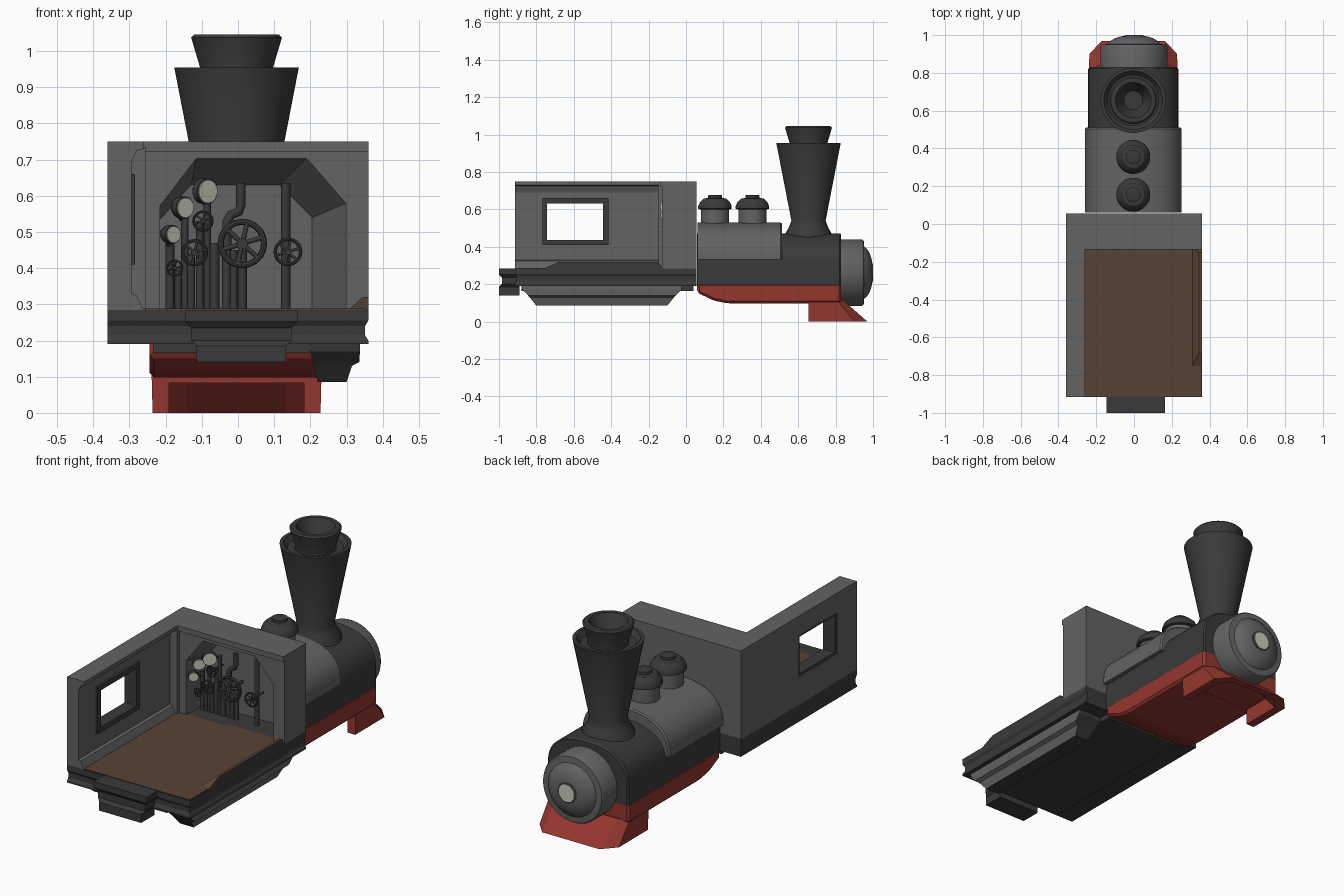
import bpy, bmesh, math
from mathutils import Vector

if "Cube" in bpy.data.objects:
    bpy.data.objects.remove(bpy.data.objects["Cube"])

def material(name, rgb):
    m = bpy.data.materials.new(name)
    m.diffuse_color = (*rgb, 1)
    m.use_nodes = True
    m.node_tree.nodes["Principled BSDF"].inputs["Base Color"].default_value = m.diffuse_color
    return m

GREY = material("mid grey", (0.125, 0.125, 0.125))
DARK = material("dark grey", (0.042, 0.042, 0.042))
RED = material("red", (0.30, 0.037, 0.028))
BROWN = material("brown", (0.095, 0.056, 0.036))
CREAM = material("cream", (0.60, 0.60, 0.52))
CX = -0.004  # locomotive centre line

def loft(name, rings, mat, smooth=False, caps=True, bevel=0, closed=False):
    bm = bmesh.new()
    vs = [[bm.verts.new(p) for p in r] for r in rings]
    n = len(rings[0])
    for i in range(len(vs) if closed else len(vs) - 1):
        a, b = vs[i], vs[(i + 1) % len(vs)]
        for j in range(n):
            bm.faces.new((a[j], a[(j + 1) % n], b[(j + 1) % n], b[j]))
    if caps and not closed:
        bm.faces.new(vs[0])
        bm.faces.new(vs[-1])
    bmesh.ops.recalc_face_normals(bm, faces=bm.faces)
    if bevel:
        bmesh.ops.bevel(bm, geom=bm.edges[:], offset=bevel, segments=1, affect='EDGES')
    me = bpy.data.meshes.new(name)
    bm.to_mesh(me)
    bm.free()
    me.materials.append(mat)
    if smooth:
        for p in me.polygons:
            p.use_smooth = True
        me.set_sharp_from_angle(angle=math.radians(32))
    ob = bpy.data.objects.new(name, me)
    bpy.context.collection.objects.link(ob)
    return ob

def box(name, x0, x1, y0, y1, z0, z1, mat, bevel=0):
    return loft(name, [[(x0, y0, z), (x1, y0, z), (x1, y1, z), (x0, y1, z)]
                       for z in (z0, z1)], mat, bevel=bevel)

def lathe(name, profile, origin, axis, mat, n=32):
    """Revolve (radius, distance) pairs around an axis through origin."""
    ax = Vector(axis).normalized()
    u = ax.orthogonal().normalized()
    v = ax.cross(u)
    o = Vector(origin)
    ang = [2 * math.pi * (k + .5) / n for k in range(n)]
    return loft(name, [[o + ax * h + (u * math.cos(t) + v * math.sin(t)) * r for t in ang]
                       for r, h in profile], mat, smooth=True)

def cut(ob, cutter):
    m = ob.modifiers.new("cut", 'BOOLEAN')
    m.object, m.operation, m.solver = cutter, 'DIFFERENCE', 'EXACT'
    cutter.hide_render = True
    bpy.context.view_layer.objects.active = ob
    bpy.ops.object.modifier_apply(modifier=m.name)
    bpy.data.objects.remove(cutter)

def recolour(ob, mat, rule):
    ob.data.materials.append(mat)
    for p in ob.data.polygons:
        if rule(p.normal):
            p.material_index = 1

# ---- cab base slab with grooved edges
LEVELS = [(.285, 0), (.255, 0), (.24, .009), (.215, .009), (.2, 0), (.19, 0)]
loft("cab_base", [[(-.36, -.915 + d, z), (.36 - d, -.915 + d, z), (.36 - d, .055, z), (-.36, .055, z)]
                  for z, d in LEVELS], DARK)
box("cab_underplate", -.235, .2, -.88, .04, .165, .195, DARK)
box("cab_floor", -.30, .355, -.912, -.1, .28, .288, BROWN)

# rear coupling block
loft("rear_coupling", [[(a, y, z), (b, y, z), (b, -.89, z), (a, -.89, z)] for z, a, b, y in
     [(.285, -.145, .165, -1), (.252, -.145, .165, -1), (.235, -.13, .148, -.985), (.2, -.13, .148, -.985),
      (.185, -.114, .133, -1), (.14, -.114, .133, -1)]], DARK)

# raised doorway sill
sill = loft("door_sill", [[(.30, -.77, .28), (.36, -.77, .28), (.36, -.12, .28), (.30, -.12, .28)],
                          [(.345, -.68, .32), (.36, -.68, .32), (.36, -.15, .32), (.345, -.15, .32)]], BROWN)
recolour(sill, DARK, lambda n: n.x > .5)

# side step below the doorway
def step_ring(z, xa, xb, t):
    return [(xa, -.88 + t, z), (xb, -.88 + t, z), (xb, -.02 - t, z), (xa, -.02 - t, z)]
step = loft("side_step", [step_ring(.195, .195, .337, 0), step_ring(.17, .2, .337, .005),
                          step_ring(.14, .207, .335, .035), step_ring(.13, .209, .315, .044),
                          step_ring(.085, .22, .30, .08)], DARK)
recolour(step, GREY, lambda n: n.x > .3)

# ---- left wall with window
wall = box("left_wall", -.36, -.295, -.915, .05, .28, .74, GREY)
cut(wall, box("window_cutter", -.5, -.2, -.755, -.43, .42, .645, GREY))
Y0, Y1, Z0, Z1 = -.768, -.415, .41, .66
for nm, (a, b, c, d) in {"bottom": (Y0, Y1, Z0, .437), "top": (Y0, Y1, .632, Z1),
                         "front": (Y0, -.742, .437, .632), "rear": (-.445, Y1, .437, .632)}.items():
    box("window_frame_" + nm, -.352, -.284, a, b, c, d, DARK)

def rail(name, prof):  # moulding along the left wall, profile in x-z
    loft(name, [[(x, y, z) for x, z in prof] for y in (-.915, .05)], GREY)
rail("left_crown", [(-.36, .69), (-.295, .69), (-.28, .725), (-.26, .73), (-.26, .75), (-.36, .75)])
rail("left_skirting", [(-.36, .285), (-.262, .285), (-.28, .325), (-.295, .33), (-.36, .33)])
box("corner_post", -.30, -.255, -.148, -.1, .285, .735, GREY)

# ---- front wall with tapered alcove
fwall = box("front_wall", -.36, .36, -.127, .055, .285, .745, GREY)
outer = [(-.215, .2), (-.215, .575), (-.115, .705), (.19, .705), (.30, .58), (.30, .2)]
inner = [(-.215, .2), (-.215, .535), (-.13, .63), (.115, .63), (.205, .54), (.205, .2)]
lerp = lambda t: [(a[0] + (b[0] - a[0]) * t, -.13 + .16 * t, a[1] + (b[1] - a[1]) * t)
                  for a, b in zip(outer, inner)]
cut(fwall, loft("alcove_cutter", [lerp(-.1), lerp(1)], GREY))
box("front_crown", -.36, .36, -.135, .055, .722, .75, GREY)
box("alcove_floor", -.21, .295, -.12, .03, .28, .288, DARK)

# ---- controls: pipes, gauges, hand wheels
def pipe(name, pts, r):
    cu = bpy.data.curves.new(name, 'CURVE')
    cu.dimensions, cu.bevel_depth, cu.bevel_resolution, cu.use_fill_caps = '3D', r, 2, True
    sp = cu.splines.new('POLY')
    sp.points.add(len(pts) - 1)
    for p, c in zip(sp.points, pts):
        p.co = (*c, 1)
    cu.materials.append(DARK)
    ob = bpy.data.objects.new(name, cu)
    bpy.context.collection.objects.link(ob)
    bpy.ops.object.select_all(action='DESELECT')
    ob.select_set(True)
    bpy.context.view_layer.objects.active = ob
    bpy.ops.object.convert(target='MESH')

PY = -.03
for i, (x, top, r) in enumerate([(.132, .635, .013), (.012, .45, .013), (-.012, .45, .012), (-.065, .47, .014),
                                 (-.085, .6, .01), (-.105, .53, .011), (-.13, .44, .011),
                                 (-.147, .56, .01), (-.165, .4, .01), (-.188, .49, .012)]):
    pipe(f"pipe_{i + 1}", [(x, PY, .285), (x, PY, top)], r)
pipe("bent_pipe", [(.008, PY, .635), (.008, PY, .575), (.002, PY, .556), (-.02, PY, .547), (-.03, PY, .53),
                   (-.032, PY, .285)], .013)

for i, (x, z, r) in enumerate([(-.085, .612, .036), (-.147, .567, .031), (-.18, .493, .026)]):
    d = Vector((.6, -.78, -.05)).normalized()
    o = Vector((x, -.115, z))
    lathe(f"gauge_body_{i + 1}", [(r * .6, -.04), (r, -.02), (r, .001)], o, d, DARK, 16)
    lathe(f"gauge_face_{i + 1}", [(r * .9, 0), (r * .9, .005)], o, d, CREAM, 16)
    pipe(f"gauge_stalk_{i + 1}", [o - d * .03, (x - .01, PY, z - .03)], .008)

for i, (x, z, r) in enumerate([(.012, .468, .06), (.138, .445, .035), (-.12, .443, .033),
                               (-.097, .53, .026), (-.175, .4, .021)]):
    y, t = -.085, r * .14
    circ = [2 * math.pi * k / 20 for k in range(20)]
    sec = [2 * math.pi * k / 8 for k in range(8)]
    loft(f"hand_wheel_rim_{i + 1}", [[(x + (r + t * math.cos(s)) * math.cos(a), y + t * math.sin(s),
          z + (r + t * math.cos(s)) * math.sin(a)) for s in sec] for a in circ], DARK, True, closed=True)
    for k in range(6):
        a = math.pi * k / 3 + .3
        pipe(f"hand_wheel_{i + 1}_spoke_{k + 1}",
             [(x, y, z), (x + r * math.cos(a), y, z + r * math.sin(a))], t * .8)
    lathe(f"hand_wheel_hub_{i + 1}", [(r * .25, 0), (r * .25, .02), (r * .15, .03), (r * .15, .11)],
          (x, y - .01, z), (0, 1, 0), DARK, 12)

# ---- boiler sections (rounded arches)
def arch(name, half, zlow, zside, ztop, y0, y1, mat):
    pts = [(half, zlow)]
    for k in range(25):
        a = math.pi * k / 24
        c, s = math.cos(a), math.sin(a)
        pts.append((math.copysign(abs(c) ** .85, c) * half, zside + abs(s) ** .85 * (ztop - zside)))
    pts.append((-half, zlow))
    e = .008
    ring = lambda y, f: [(CX + x * f, y, zside + (z - zside) * f) for x, z in pts]
    loft(name, [ring(y0, 1), ring(y1 - e, 1), ring(y1, .97)], mat, True)

arch("boiler", .237, .19, .30, .472, .06, .83, DARK)
arch("firebox_cover", .256, .333, .345, .53, .062, .512, GREY)

# red chassis
side = [(.06, .205), (.06, .155), (.15, .112), (.22, .098), (.83, .098), (.83, .205)]
chassis = loft("chassis", [[(CX + x, y, z) for y, z in side] for x in (-.24, .24)], RED, bevel=.012)

# boiler front drum, dome and lamp
lathe("boiler_front", [(.178, .80), (.178, .94), (.172, .95), (.14, .953), (.13, .965), (.105, .982), (.075, .992),
                       (.05, .996)], (0, 0, .262), (0, 1, 0), GREY, 40)
lathe("lamp_rim", [(.056, .985), (.056, .996), (.046, .998)], (0, 0, .262), (0, 1, 0), DARK, 16)
lathe("lamp", [(.046, .99), (.046, 1.0)], (0, 0, .262), (0, 1, 0), CREAM, 16)

# hollow cow catcher
def foot(w, yf, cx, cy, z, yb=.655):
    return [(CX - w, yb, z), (CX - w, yf - cy, z), (CX - w + cx, yf, z),
            (CX + w - cx, yf, z), (CX + w, yf - cy, z), (CX + w, yb, z)]
catcher = loft("cow_catcher", [foot(.232, .97, .065, .07, 0), foot(.235, .84, .05, .03, .115)], RED)
cut(catcher, loft("catcher_cutter", [foot(.187, .945, .05, .06, -.01, .5), foot(.187, .84, .05, .04, .083, .5)], RED))

# chimney
lathe("chimney", [(.135, .43), (.125, .47), (.105, .505), (.092, .54), (.173, .955), (.155, .955), (.135, .93),
                  (.10, .93), (.10, .95), (.126, 1.037), (.118, 1.045), (.095, 1.045), (.05, .95)],
      (CX, .655, 0), (0, 0, 1), DARK)

# steam domes
for i, y in enumerate((.155, .355)):
    lathe(f"dome_stem_{i + 1}", [(.076, .48), (.076, .605)], (CX, y, 0), (0, 0, 1), GREY)
    lathe(f"dome_cap_{i + 1}", [(.08, .6), (.09, .604), (.09, .617), (.08, .64), (.06, .658), (.038, .661),
                                (.038, .675), (.03, .678)], (CX, y, 0), (0, 0, 1), DARK)
